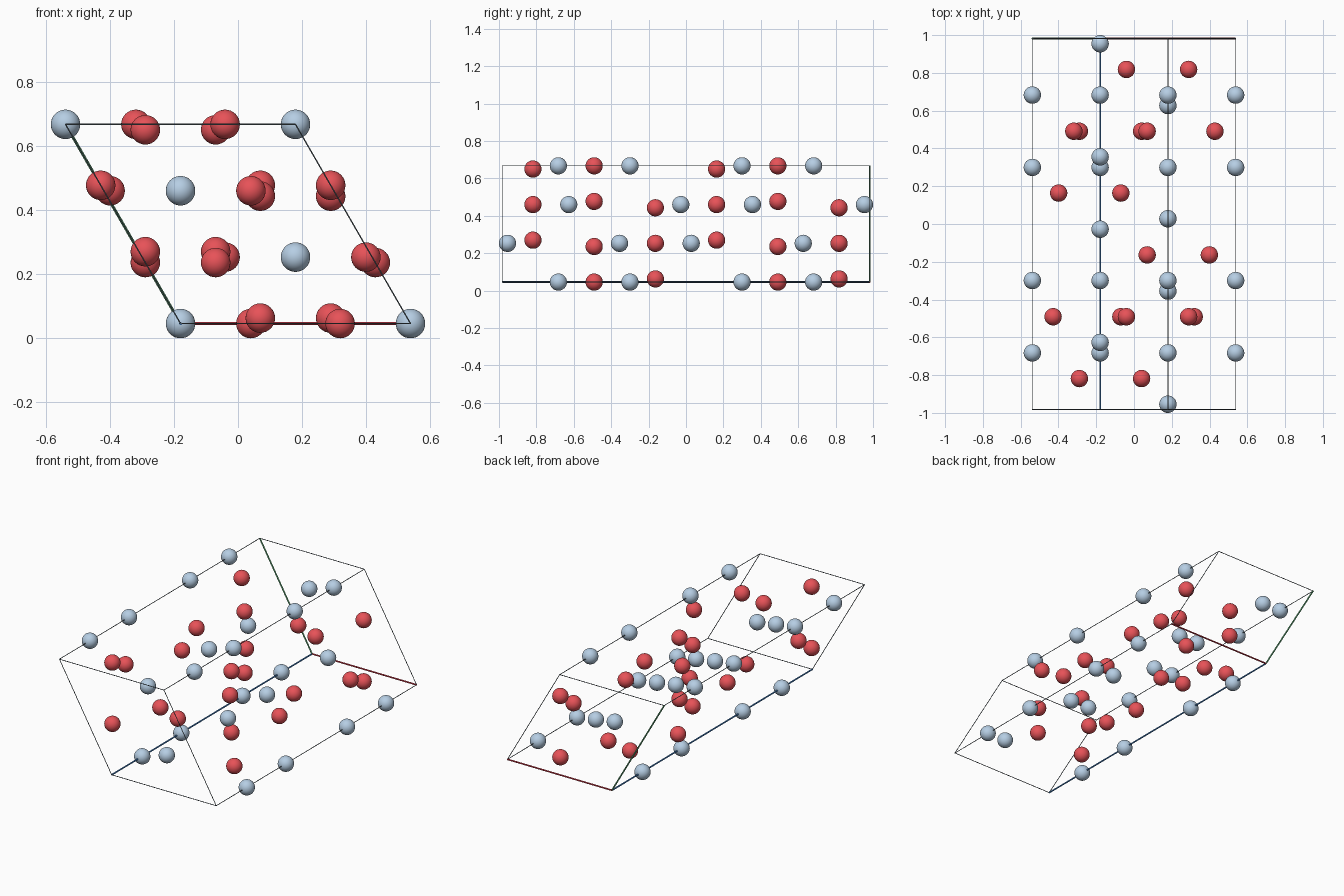
import bpy, math
from itertools import product
from mathutils import Vector

if "Cube" in bpy.data.objects:
    bpy.data.objects.remove(bpy.data.objects["Cube"])

A, C, R = 0.7175, 1.964, 0.046      # cell edges and atom radius
METAL_Z, OXY_X = 0.3475, 0.306      # free crystal coordinates
VEC_A = Vector((A, 0, 0))
VEC_B = Vector((-A / 2, 0, A * math.sqrt(3) / 2))
VEC_C = Vector((0, -C, 0))
ORIGIN = Vector((-A / 4, C / 2, R))


def material(name, rgb):
    m = bpy.data.materials.new(name)
    lin = [((c / 255 + 0.055) / 1.055) ** 2.4 for c in rgb]
    m.diffuse_color = (*lin, 1)
    m.use_nodes = True
    m.node_tree.nodes["Principled BSDF"].inputs["Base Color"].default_value = m.diffuse_color
    return m


METAL = material("pale steel blue", (182, 206, 228))
OXYGEN = material("atom red", (238, 85, 91))
LINE = material("dark line", (92, 106, 114))
AXIS = [material("axis red", (218, 60, 75)),
        material("axis green", (105, 185, 130)),
        material("axis blue", (80, 150, 225))]


def place(u, v, w):
    return ORIGIN + u * VEC_A + v * VEC_B + w * VEC_C


# Shared sphere mesh per atom kind
def atom_mesh(name, mat):
    bpy.ops.mesh.primitive_uv_sphere_add(segments=32, ring_count=16, radius=R)
    ob = bpy.context.object
    bpy.ops.object.shade_smooth()
    me = ob.data
    me.name = name
    me.materials.append(mat)
    bpy.data.objects.remove(ob)
    return me


# Repeat sites by the lattice centring, with copies on the cell boundary
def add_atoms(name, mat, sites):
    me = atom_mesh(name, mat)
    centring = [(0, 0, 0), (2 / 3, 1 / 3, 1 / 3), (1 / 3, 2 / 3, 2 / 3)]
    done = set()
    for s, t in product(sites, centring):
        f = [round(p + q, 5) % 1 for p, q in zip(s, t)]
        f = [0 if min(c, 1 - c) < 1e-3 else c for c in f]
        for point in product(*[(0, 1) if c == 0 else (c,) for c in f]):
            key = tuple(round(c, 3) for c in point)
            if key in done:
                continue
            done.add(key)
            ob = bpy.data.objects.new(name, me)
            ob.location = place(*point)
            bpy.context.collection.objects.link(ob)


def rod(name, p, q, radius, mat):
    d = q - p
    bpy.ops.mesh.primitive_cylinder_add(vertices=12, radius=radius, depth=d.length,
                                        location=(p + q) / 2,
                                        rotation=d.to_track_quat('Z', 'Y').to_euler())
    ob = bpy.context.object
    ob.name = name
    ob.data.materials.append(mat)
    bpy.ops.object.shade_smooth_by_angle()


# Atoms
z, x = METAL_Z, OXY_X
add_atoms("metal_atom", METAL, [(0, 0, h) for h in (z, 0.5 - z, 1 - z, 0.5 + z)])
add_atoms("oxygen_atom", OXYGEN,
          [(s * u, s * v, 0.5 - s * 0.25) for s in (1, -1)
           for u, v in ((x, 0), (0, x), (-x, -x))])

# Cell frame: thin edges, with three thicker coloured axes from the origin
for i, (m, n) in product(range(3), product((0, 1), repeat=2)):
    start = [m, n]
    start.insert(i, 0)
    end = list(start)
    end[i] = 1
    is_axis = m == n == 0
    rod("cell_axis" if is_axis else "cell_edge", place(*start), place(*end),
        0.0045 if is_axis else 0.002, AXIS[i] if is_axis else LINE)
